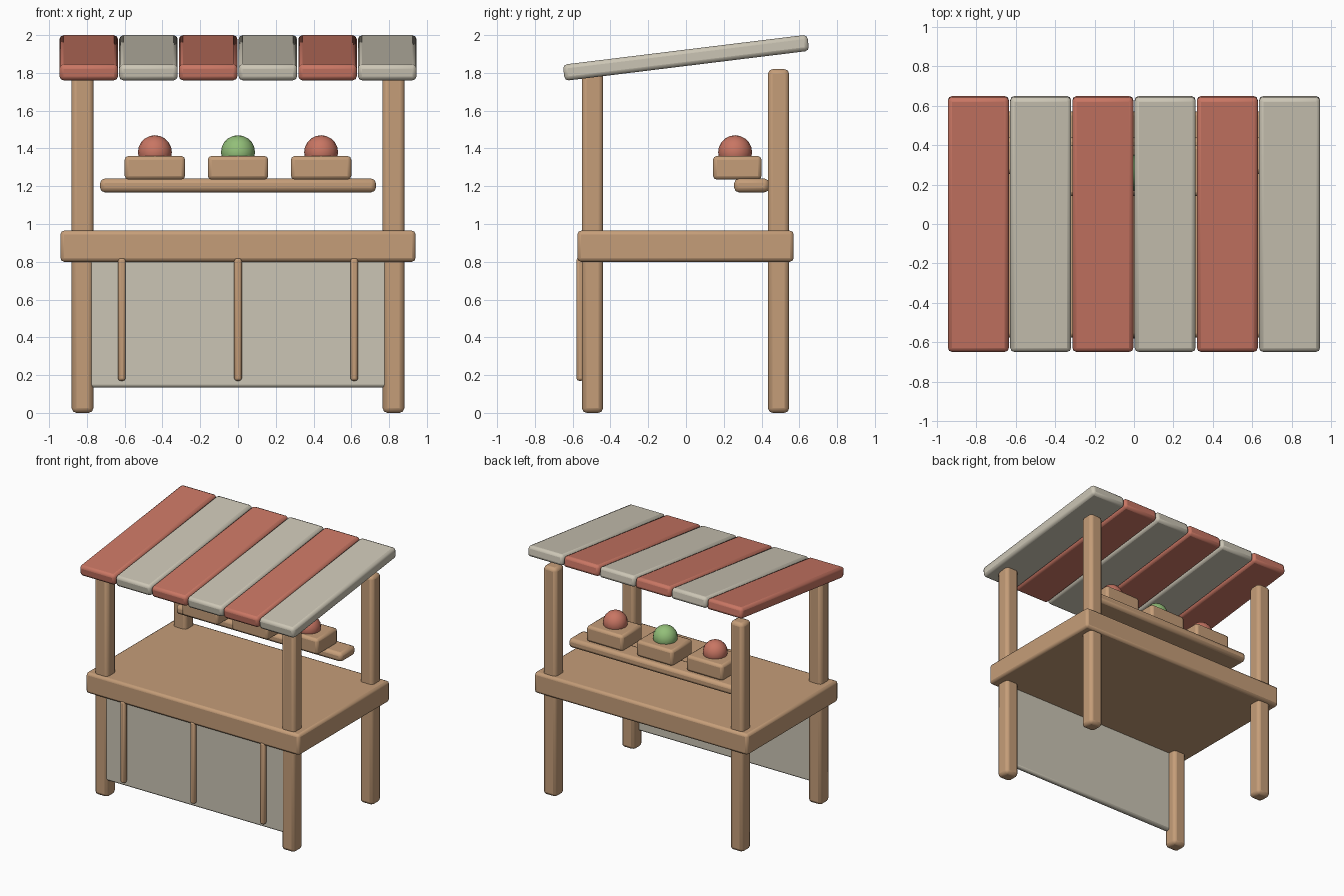
import bpy
import math

cube = bpy.data.objects.get("Cube")
if cube:
    bpy.data.objects.remove(cube, do_unlink=True)


def material(name, rgb):
    mat = bpy.data.materials.new(name)
    mat.use_nodes = True
    colour = (*rgb, 1.0)
    mat.diffuse_color = colour
    mat.node_tree.nodes["Principled BSDF"].inputs["Base Color"].default_value = colour
    return mat


WOOD = material("warm wood", (0.56, 0.34, 0.19))
RED = material("brick red", (0.58, 0.18, 0.125))
CREAM = material("cream cloth", (0.60, 0.56, 0.46))
GREEN = material("leaf green", (0.29, 0.52, 0.19))


def finish(obj, name, mat):
    obj.name = obj.data.name = name
    obj.data.materials.append(mat)
    bpy.ops.object.shade_smooth_by_angle(angle=math.radians(30))


def box(name, x, y, z, mat, bevel=0.02, tilt=0.0):
    """Bevelled box from (min, max) spans on each axis, tilted about x."""
    spans = (x, y, z)
    bpy.ops.mesh.primitive_cube_add(size=1, location=[(a + b) / 2 for a, b in spans])
    obj = bpy.context.object
    obj.scale = [b - a for a, b in spans]
    bpy.ops.object.transform_apply(location=False, rotation=False, scale=True)
    obj.rotation_euler.x = tilt
    mod = obj.modifiers.new("Rounded edges", "BEVEL")
    mod.width = bevel
    mod.segments = 2
    finish(obj, name, mat)
    return obj


def around(centre, size):
    return (centre - size / 2, centre + size / 2)


# Four corner posts
for side, x in (("right", -0.823), ("left", 0.823)):
    for end, y in (("front", -0.495), ("back", 0.49)):
        box(f"{end}_{side}_post", around(x, 0.115), around(y, 0.112),
            (0, 1.82), WOOD, 0.025)

# Counter, front cloth panel and its battens
box("counter", (-0.94, 0.94), (-0.575, 0.57), (0.80, 0.965), WOOD)
box("front_panel", (-0.81, 0.81), (-0.545, -0.50), (0.135, 0.82), CREAM, 0.015)
for i, x in enumerate((-0.615, 0, 0.615)):
    box(f"panel_batten_{i + 1}", around(x, 0.04), (-0.58, -0.54), (0.17, 0.82), WOOD, 0.013)

# Back shelf with crates of produce
box("shelf", (-0.73, 0.73), (0.255, 0.44), (1.168, 1.24), WOOD, 0.024)
for i, (x, mat) in enumerate(((-0.44, RED), (0, GREEN), (0.44, RED))):
    box(f"crate_{i + 1}", around(x, 0.32), (0.143, 0.40), (1.235, 1.36), WOOD)
    bpy.ops.mesh.primitive_uv_sphere_add(segments=16, ring_count=10, radius=0.09,
                                         location=(x, 0.26, 1.38))
    finish(bpy.context.object, f"fruit_{i + 1}", mat)

# Sloping striped awning
pitch = 0.316
for i in range(6):
    box(f"awning_stripe_{i + 1}", around((i - 2.5) * pitch, 0.31), (-0.652, 0.652),
        around(1.88, 0.086), CREAM if i % 2 else RED, 0.022, math.radians(7))
